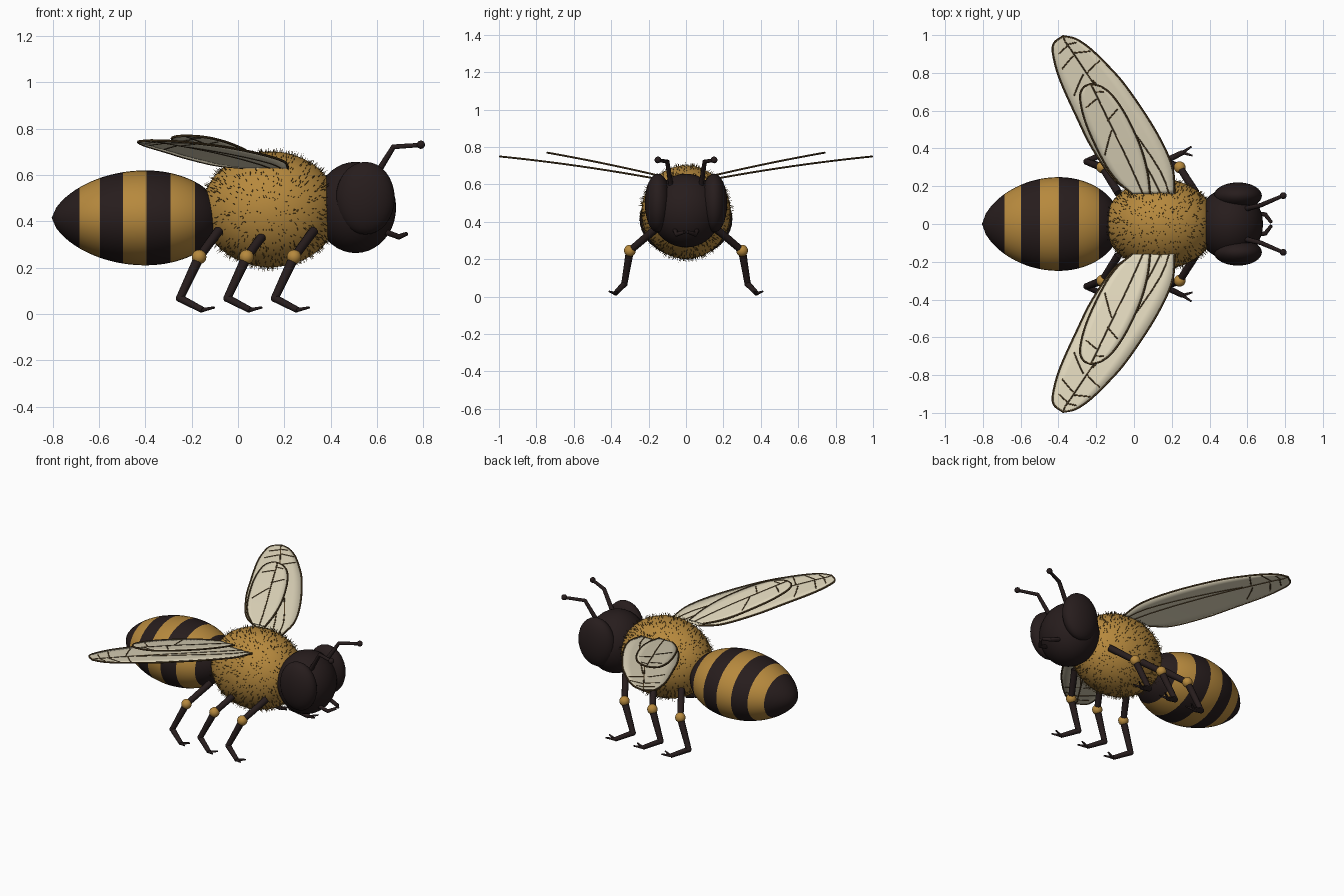
import bpy, bmesh, math, random
from mathutils import Vector

if "Cube" in bpy.data.objects:
    bpy.data.objects.remove(bpy.data.objects["Cube"])

random.seed(4)


def mat(name, rgb):
    m = bpy.data.materials.new(name)
    m.diffuse_color = (*rgb, 1)
    m.use_nodes = True
    m.node_tree.nodes["Principled BSDF"].inputs["Base Color"].default_value = m.diffuse_color
    return m


GOLD = mat("gold", (0.47, 0.25, 0.047))
DARK = mat("dark_brown", (0.020, 0.012, 0.012))
WING = mat("wing_cream", (0.76, 0.69, 0.51))
VEIN = mat("vein_brown", (0.095, 0.056, 0.020))
HAIR = mat("hair_brown", (0.110, 0.062, 0.014))


def make_object(name, bm, mats, smooth=True):
    me = bpy.data.meshes.new(name)
    bmesh.ops.recalc_face_normals(bm, faces=bm.faces)
    for f in bm.faces:
        f.smooth = smooth
    bm.to_mesh(me)
    bm.free()
    for m in mats:
        me.materials.append(m)
    ob = bpy.data.objects.new(name, me)
    bpy.context.collection.objects.link(ob)
    return ob


def ball(name, loc, radii, m, seg=32):
    bm = bmesh.new()
    bmesh.ops.create_uvsphere(bm, u_segments=seg, v_segments=seg // 2, radius=1)
    for v in bm.verts:
        v.co = Vector(loc) + Vector(a * b for a, b in zip(v.co, radii))
    return make_object(name, bm, [m])


def tubes(name, paths, m, radius, res=3):
    """Round tubes; each path is a list of (x, y, z, relative radius)."""
    cu = bpy.data.curves.new(name, 'CURVE')
    cu.dimensions = '3D'
    cu.bevel_depth = radius
    cu.bevel_resolution = res
    cu.use_fill_caps = True
    for path in paths:
        sp = cu.splines.new('POLY')
        sp.points.add(len(path) - 1)
        for p, q in zip(sp.points, path):
            p.co = (q[0], q[1], q[2], 1)
            p.radius = q[3]
    cu.materials.append(m)
    ob = bpy.data.objects.new(name, cu)
    bpy.context.collection.objects.link(ob)
    bpy.ops.object.select_all(action='DESELECT')
    ob.select_set(True)
    bpy.context.view_layer.objects.active = ob
    bpy.ops.object.convert(target='MESH')
    bpy.ops.object.shade_smooth_by_angle(angle=math.radians(50))
    return ob


# Abdomen: lathed teardrop with rings placed on the stripe borders
borders = [-0.805, -0.685, -0.597, -0.497, -0.396, -0.292, -0.185, -0.07]
xs = []
for a, b in zip(borders, borders[1:]):
    xs += [a + (b - a) * i / 6 for i in range(6)]
xs = xs[1:] + [-0.077, -0.072]
bm = bmesh.new()
SEG = 40
rings = []
for x in xs:
    t = (x + 0.4) / (0.405 if x < -0.4 else 0.33)
    r = 0.205 * (1 - t * t) ** (0.65 if x < -0.4 else 0.5)
    rings.append([bm.verts.new((x, 1.21 * r * math.cos(k * math.tau / SEG),
                                0.415 + r * math.sin(k * math.tau / SEG))) for k in range(SEG)])
ends = [bm.verts.new((x, 0, 0.415)) for x in (-0.805, -0.07)]
for k in range(SEG):
    j = (k + 1) % SEG
    bm.faces.new((ends[0], rings[0][k], rings[0][j]))
    bm.faces.new((ends[1], rings[-1][j], rings[-1][k]))
    for a, b in zip(rings, rings[1:]):
        bm.faces.new((a[k], a[j], b[j], b[k]))
for f in bm.faces:
    x = f.calc_center_median().x
    f.material_index = sum(x > b for b in borders[1:-1]) % 2
make_object("abdomen", bm, [DARK, GOLD])

# Thorax with short fur
TC, TR = Vector((0.14, 0, 0.452)), Vector((0.295, 0.238, 0.25))
ball("thorax", TC, TR, GOLD, 48)
bm = bmesh.new()
for i in range(1700):
    d = Vector(random.gauss(0, 1) for _ in range(3)).normalized()
    p = TC + Vector(a * b for a, b in zip(d, TR))
    if p.x > 0.385 or (p.x < -0.1 and p.z < 0.5):
        continue
    n = Vector(a / b for a, b in zip(d, TR)).normalized()
    lean = Vector(random.uniform(-0.35, 0.35) for _ in range(3))
    side = n.orthogonal().normalized() * 0.0021
    other = n.cross(side)
    tip = bm.verts.new(p + (n + lean).normalized() * random.uniform(0.012, 0.026))
    base = [bm.verts.new(p - n * 0.004 + side * math.cos(a) + other * math.sin(a))
            for a in (0, math.tau / 3, 2 * math.tau / 3)]
    for k in range(3):
        bm.faces.new((base[k], base[(k + 1) % 3], tip))
    bm.faces.new(base[::-1])
make_object("thorax_fur", bm, [HAIR], False)

# Head
ball("head", (0.508, 0, 0.46), (0.175, 0.19, 0.197), DARK, 40)


def catmull(pts, n=6):
    """Smooth 2D path through the points."""
    P = [Vector(p) for p in pts]
    P = [2 * P[0] - P[1]] + P + [2 * P[-1] - P[-2]]
    out = []
    for a, b, c, d in zip(P, P[1:], P[2:], P[3:]):
        for i in range(n):
            t = i / n
            out.append(0.5 * (2 * b + (c - a) * t + (2 * a - 5 * b + 4 * c - d) * t * t
                              + (3 * b - a - 3 * c + d) * t ** 3))
    return out + [P[-2]]


def wing(name, rear, front, height, veins, s):
    """Thin sheet between rear and front edges, with a rim and veins."""
    L, R = catmull(rear), catmull(front)
    n = len(L) - 1

    def at(u, f):
        i = min(int(u * n), n - 1)
        k = u * n - i
        p = L[i].lerp(L[i + 1], k).lerp(R[i].lerp(R[i + 1], k), f)
        return Vector((p.x, s * p.y, height(p.y)))

    bm = bmesh.new()
    cols = 6
    grid = [[bm.verts.new(at(i / n, j / cols)) for j in range(cols + 1)] for i in range(n + 1)]
    for a, b in zip(grid, grid[1:]):
        for j in range(cols):
            bm.faces.new((a[j], a[j + 1], b[j + 1], b[j]))
    bmesh.ops.remove_doubles(bm, verts=bm.verts, dist=1e-5)
    ob = make_object(name, bm, [WING])
    sol = ob.modifiers.new("thickness", 'SOLIDIFY')
    sol.thickness = 0.004
    sol.offset = 0
    rim = [at(i / n, 0) for i in range(n + 1)] + [at(i / n, 1) for i in range(n - 1, -1, -1)]
    tubes(name + "_rim", [[(*p, 1) for p in rim]], VEIN, 0.0055, 1)
    paths = []
    for u0, f0, u1, f1 in veins:
        paths.append([(*at(u0 + (u1 - u0) * i / 8, f0 + (f1 - f0) * i / 8), 1) for i in range(9)])
    tubes(name + "_veins", paths, VEIN, 0.0048, 1)


fore_rear = [(0.02, 0.16), (-0.10, 0.23), (-0.22, 0.40), (-0.30, 0.56), (-0.39, 0.76),
             (-0.427, 0.89), (-0.425, 0.955), (-0.375, 0.995)]
fore_front = [(0.215, 0.16), (0.20, 0.31), (0.11, 0.50), (-0.04, 0.725), (-0.15, 0.85),
              (-0.24, 0.935), (-0.31, 0.98), (-0.375, 0.995)]
hind_rear = [(-0.01, 0.16), (-0.09, 0.23), (-0.16, 0.33), (-0.25, 0.52), (-0.285, 0.66),
             (-0.27, 0.72), (-0.23, 0.742)]
hind_front = [(0.085, 0.16), (0.07, 0.28), (0.03, 0.42), (-0.04, 0.57), (-0.11, 0.675),
              (-0.17, 0.725), (-0.23, 0.742)]
fore_veins = [(0, 0.62, 0.97, 0.5), (0, 0.85, 0.52, 0.58), (0.56, 0.56, 0.60, 0.95),
              (0.56, 0.48, 0.50, 0.12), (0.68, 0.5, 0.62, 0.12), (0.70, 0.53, 0.68, 0.95),
              (0.78, 0.5, 0.72, 0.15), (0.80, 0.5, 0.80, 0.85)]
hind_veins = [(0, 0.6, 0.97, 0.5), (0.45, 0.52, 0.36, 0.1), (0.50, 0.52, 0.56, 0.9),
              (0.66, 0.5, 0.60, 0.12), (0.74, 0.5, 0.74, 0.85)]

for s, side in ((1, "left"), (-1, "right")):
    # Wings
    wing(f"fore_wing_{side}", fore_rear, fore_front,
         lambda y: 0.60 + 0.2 * y - 0.05 * y * y, fore_veins, s)
    wing(f"hind_wing_{side}", hind_rear, hind_front,
         lambda y: 0.612 + 0.25 * y - 0.05 * y * y, hind_veins, s)

    # Eyes, antennae and jaws
    ball(f"eye_{side}", (0.55, s * 0.15, 0.50), (0.127, 0.07, 0.157), DARK)
    tubes(f"antenna_{side}", [[(0.59, s * 0.08, 0.59, 1.2), (0.672, s * 0.10, 0.722, 1),
                               (0.79, s * 0.15, 0.73, 0.8)]], DARK, 0.012)
    ball(f"antenna_tip_{side}", (0.79, s * 0.15, 0.731), (0.018,) * 3, DARK, 16)
    tubes(f"jaw_{side}", [[(0.62, s * 0.06, 0.36, 1.2), (0.695, s * 0.05, 0.333, 1.1),
                           (0.728, s * 0.008, 0.346, 0.8)]], DARK, 0.011)

    # Legs
    for dx, pos in ((-0.205, "rear"), (0, "middle"), (0.205, "front")):
        x = 0.037 + dx
        name = f"{pos}_leg_{side}"
        tubes(name + "_thigh", [[(x + 0.085, s * 0.165, 0.36, 1), (x, s * 0.30, 0.245, 0.9)]], DARK, 0.021)
        ball(name + "_joint", (x, s * 0.30, 0.246), (0.0315,) * 3, GOLD, 20)
        tubes(name + "_shin", [[(x, s * 0.30, 0.245, 1.1), (x - 0.083, s * 0.33, 0.068, 0.85)]], DARK, 0.02)
        ball(name + "_ankle", (x - 0.083, s * 0.33, 0.068), (0.018,) * 3, DARK, 14)
        end = (x + 0.015, s * 0.378, 0.017)
        tubes(name + "_foot", [[(x - 0.083, s * 0.33, 0.068, 1), (*end, 0.8)]], DARK, 0.017)
        tubes(name + "_claws", [[(*end, 1), (x + 0.067, s * 0.362, 0.028, 0.5)],
                                [(*end, 1), (x + 0.062, s * 0.41, 0.028, 0.5)]], DARK, 0.009)
